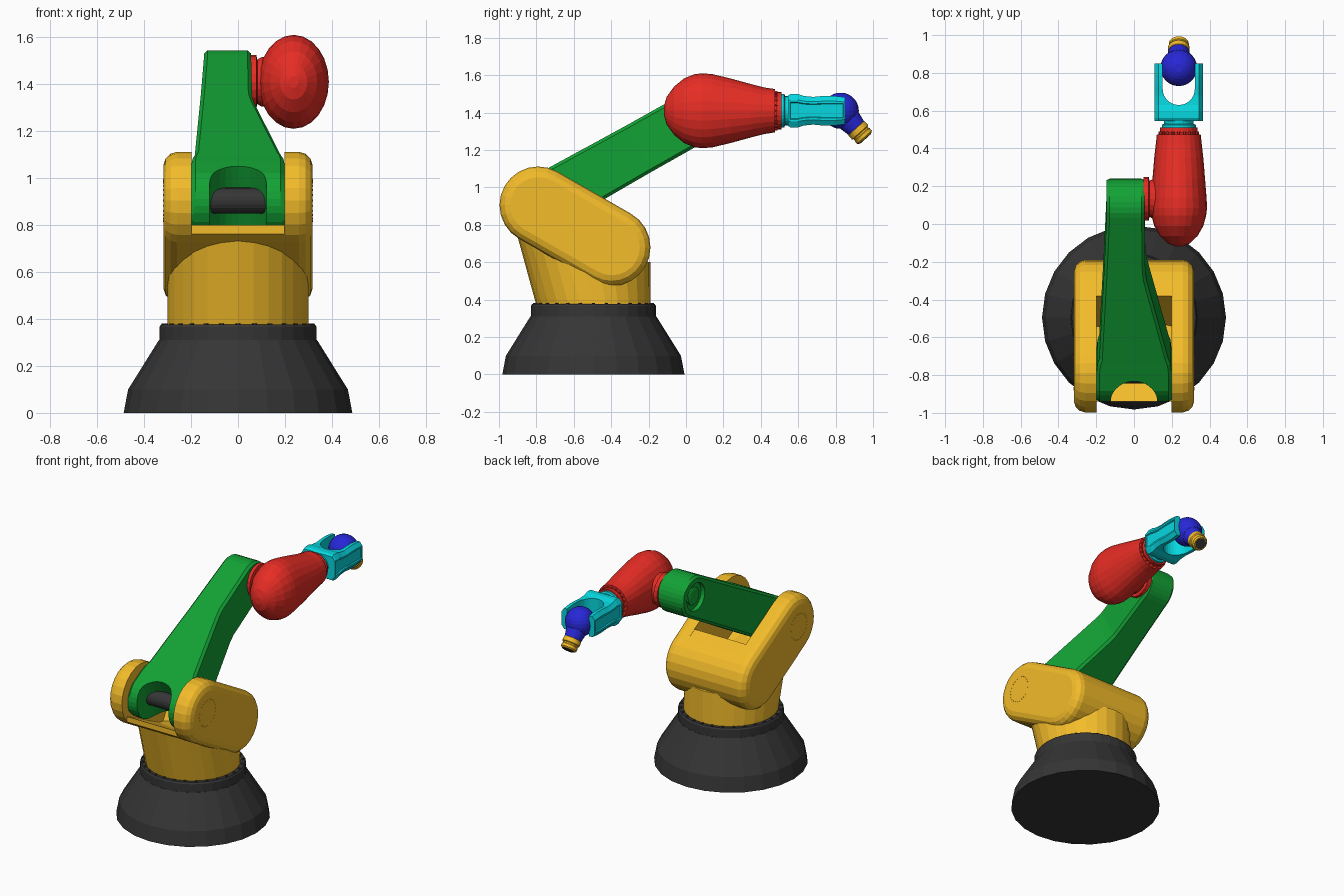
import bpy, bmesh
from math import sin, cos, pi, radians, hypot
from mathutils import Vector

if "Cube" in bpy.data.objects:
    bpy.data.objects.remove(bpy.data.objects["Cube"])

COLORS = {"dark": (0.22, 0.22, 0.22), "yellow": (0.95, 0.73, 0.18), "green": (0.1, 0.63, 0.22),
          "red": (0.90, 0.19, 0.16), "cyan": (0.06, 0.84, 0.87), "blue": (0.17, 0.17, 0.84)}
MATS = {}
for n, c in COLORS.items():
    MATS[n] = bpy.data.materials.new(n + "_paint")
    MATS[n].diffuse_color = (*[k ** 2.2 for k in c], 1)


def skin(name, rings, color, inset=None):
    """Loft closed rings of points into a capped solid."""
    bm = bmesh.new()
    loops = [[bm.verts.new(p) for p in r] for r in rings]
    for a, b in zip(loops, loops[1:]):
        for i in range(len(a)):
            j = (i + 1) % len(a)
            bm.faces.new((a[i], a[j], b[j], b[i]))
    caps = [bm.faces.new(loops[0][::-1]), bm.faces.new(loops[-1])]
    bmesh.ops.recalc_face_normals(bm, faces=bm.faces)
    if inset:
        bmesh.ops.inset_individual(bm, faces=caps, thickness=inset, depth=0)
        bmesh.ops.inset_individual(bm, faces=caps, thickness=0.004, depth=-0.008)
    me = bpy.data.meshes.new(name)
    bm.to_mesh(me)
    bm.free()
    ob = bpy.data.objects.new(name, me)
    bpy.context.collection.objects.link(ob)
    me.materials.append(MATS[color])
    return ob


def lathe(name, profile, origin, axis, color, segs=24):
    """Profile entries are (radius, height) or (radius_a, radius_b, height)."""
    q = Vector((0, 0, 1)).rotation_difference(Vector(axis))
    rings = []
    for p in profile:
        ra, rb, h = p[0], p[-2], p[-1]
        rings.append([q @ Vector((ra * cos(2 * pi * i / segs), rb * sin(2 * pi * i / segs), h)) + Vector(origin)
                      for i in range(segs)])
    return skin(name, rings, color)


def bolts(name, count, radius, size, origin, axis, color):
    q = Vector((0, 0, 1)).rotation_difference(Vector(axis))
    for i in range(count):
        a = 2 * pi * i / count
        at = q @ Vector((radius * cos(a), radius * sin(a), 0)) + Vector(origin)
        lathe(f"{name}_{i}", [(size, -size), (size, size)], at, axis, color, 6)


def cut(ob, cutter):
    cutter.hide_render = True
    m = ob.modifiers.new("cut", "BOOLEAN")
    m.operation, m.solver, m.object = "DIFFERENCE", "EXACT", cutter
    with bpy.context.temp_override(object=ob, active_object=ob):
        bpy.ops.object.modifier_apply(modifier="cut")
    bpy.data.objects.remove(cutter)


def arch(r, c, end, steps=14):
    """U-shaped outline: semicircle around (0, c) opening towards end."""
    s = 1 if end < c else -1
    return [(-r, end)] + [(-r * cos(pi * i / steps), c + s * r * sin(pi * i / steps))
                          for i in range(steps + 1)] + [(r, end)]


# Pedestal and turntable collar
CY = -0.495
lathe("pedestal", [(0.487, 0), (0.468, 0.10), (0.337, 0.31)], (0, CY, 0), (0, 0, 1), "dark")
lathe("turntable_collar", [(0.335, 0.305), (0.335, 0.366), (0.328, 0.376)], (0, CY, 0), (0, 0, 1), "dark", 32)
bolts("collar_bolt", 28, 0.315, 0.010, (0, CY, 0.371), (0, 0, 1), "dark")

# Neck: leans forward and meets the sloped underside of the shoulder
A, B, R = (-0.79, 0.905), (-0.397, 0.68), 0.207
low, high = [], []
for i in range(28):
    a = 2 * pi * i / 28
    low.append((0.30 * cos(a), CY + 0.305 * sin(a), 0.37))
    y = -0.55 + 0.36 * sin(a)
    high.append((0.30 * cos(a), y, max(0.76 - 0.577 * (y + 0.89), 0.6)))
skin("neck", [low, high], "yellow")


# Shoulder side plates: slanted stadiums with rounded outer edge
def stadium(r, x):
    t = radians(60)
    pts = [(x, B[0] + r * cos(t - pi * i / 12), B[1] + r * sin(t - pi * i / 12)) for i in range(13)]
    return pts + [(x, A[0] - r * cos(t - pi * i / 12), A[1] - r * sin(t - pi * i / 12)) for i in range(13)]


for side, s in (("left", -1), ("right", 1)):
    skin(side + "_shoulder_plate",
         [stadium(r, s * x) for r, x in ((R, 0.198), (R, 0.26), (0.199, 0.287), (0.179, 0.308), (0.15, 0.318))],
         "yellow")
    # Ring of small studs around the pivot
    bolts(side + "_pivot_stud", 24, 0.088, 0.004, (s * 0.316, *A), (s, 0, 0), "yellow")

# Bridge between the plates: round back, sloped wall, thin floor
bridge = [(-0.94, 0.80), (-0.94, 0.762), (-0.892, 0.727), (-0.502, 0.502)]
bridge += [(B[0] + R * cos(radians(a)), B[1] + R * sin(radians(a))) for a in range(-105, 61, 15)]
bridge += [(-0.38, 0.905), (-0.55, 0.605)]
skin("shoulder_bridge", [[(x, *p) for p in bridge] for x in (-0.2, 0.2)], "yellow")

# Shoulder shaft
lathe("shoulder_shaft", [(0.055, -0.19), (0.055, 0.19)], (0, *A), (1, 0, 0), "dark", 20)

# Upper arm: lofted sections along the arm direction
E = (0.10, 1.405)
L = hypot(E[0] - A[0], E[1] - A[1])
ca, sa = (E[0] - A[0]) / L, (E[1] - A[1]) / L


def arm_point(x, u, v):
    return (x, A[0] + u * ca - v * sa, A[1] + u * sa + v * ca)


stations = [(-0.15 * cos(radians(a)), 0.15 * sin(radians(a)), -0.198, 0.198) for a in range(8, 91, 12)]
stations += [(0.08, 0.148, -0.198, 0.198), (0.13, 0.147, -0.193, 0.193), (0.16, 0.147, -0.184, 0.182),
             (0.62, 0.141, -0.162, 0.07), (0.68, 0.141, -0.159, 0.06)]
stations += [(L + 0.14 * sin(radians(a)), 0.14 * cos(radians(a)), -0.145, 0.056) for a in range(0, 85, 12)]
rings = []
for u, h, xl, xr in stations:
    c = min(0.016, h * 0.5)
    sec = [(xl, -h + c), (xl + c, -h), (xr - c, -h), (xr, -h + c),
           (xr, h - c), (xr - c, h), (xl + c, h), (xl, h - c)]
    rings.append([arm_point(x, u, v) for x, v in sec])
arm = skin("upper_arm", rings, "green")
cut(arm, skin("fork_cutter", [[arm_point(x, u, v) for x, u in arch(0.122, -0.088, -0.3)] for v in (-0.3, 0.3)],
              "green"))
cut(arm, lathe("recess_cutter", [(0.095, 0.12), (0.095, 0.2)], (0, *E), (-1, 0, 0), "green"))
lathe("elbow_cap", [(0.06, 0.10), (0.06, 0.13), (0.05, 0.135)], (0, *E), (-1, 0, 0), "green")

# Elbow joint flange
lathe("elbow_flange", [(0.115, 0.05), (0.115, 0.078), (0.095, 0.082), (0.105, 0.10), (0.105, 0.2)],
      (0, 0.133, 1.41), (1, 0, 0), "red", 20)

# Forearm: oval bulb narrowing to a round wrist
FX, FZ = 0.237, 1.41
lathe("forearm", [(0.02, 0.025, -0.118), (0.058, 0.075, -0.103), (0.10, 0.13, -0.063), (0.13, 0.173, -0.01),
                  (0.145, 0.195, 0.045), (0.150, 0.2, 0.085), (0.147, 0.196, 0.14), (0.139, 0.172, 0.24),
                  (0.130, 0.142, 0.35), (0.122, 0.124, 0.42), (0.116, 0.116, 0.475)],
      (FX, 0, FZ), (0, 1, 0), "red")
lathe("wrist_ring", [(0.09, 0.46), (0.09, 0.485), (0.10, 0.485), (0.10, 0.51)], (FX, 0, FZ), (0, 1, 0), "red")
bolts("wrist_bolt", 20, 0.10, 0.007, (FX, 0.482, FZ), (0, 1, 0), "red")

# Wrist collar and yoke with chamfered, pinched cheeks
lathe("wrist_collar", [(0.09, 0.50), (0.09, 0.525), (0.078, 0.53), (0.08, 0.57)],
      (FX, 0, FZ), (0, 1, 0), "cyan")
half = [(0.545, 0.08), (0.56, 0.09), (0.595, 0.09), (0.63, 0.079), (0.68, 0.074), (0.73, 0.079),
        (0.79, 0.08), (0.85, 0.072)]
yoke_rings = []
for x, k in ((-0.128, 0.65), (-0.108, 1), (0.108, 1), (0.128, 0.65)):
    yoke_rings.append([(FX + x, y, FZ + k * z) for y, z in half] +
                      [(FX + x, y, FZ - k * z) for y, z in reversed(half)])
yoke = skin("wrist_yoke", yoke_rings, "cyan", inset=0.012)
cut(yoke, skin("yoke_cutter", [[(FX + x, y, z) for x, y in arch(0.085, 0.715, 1.0)] for z in (1.2, 1.6)], "cyan"))

# Wrist ball with angled neck, and tool flange
ball = (FX, 0.827, FZ)
lathe("wrist_ball", [(0.097 * sin(pi * i / 14), -0.097 * cos(pi * i / 14)) for i in range(1, 14)],
      ball, (0, 0, 1), "blue")
d = (0, cos(radians(-48)), sin(radians(-48)))
lathe("tool_neck", [(0.07, 0.05), (0.055, 0.125)], ball, d, "blue", 20)
lathe("tool_flange", [(0.048, 0.12), (0.058, 0.126), (0.058, 0.155), (0.05, 0.16), (0.05, 0.168),
                      (0.053, 0.172), (0.053, 0.19), (0.044, 0.198)], ball, d, "yellow", 20)
lathe("tool_face", [(0.038, 0.19), (0.038, 0.201)], ball, d, "dark", 20)

for m in bpy.data.materials:
    if m.users and not m.is_grease_pencil:
        m.use_nodes = True
        m.node_tree.nodes["Principled BSDF"].inputs["Base Color"].default_value = m.diffuse_color
